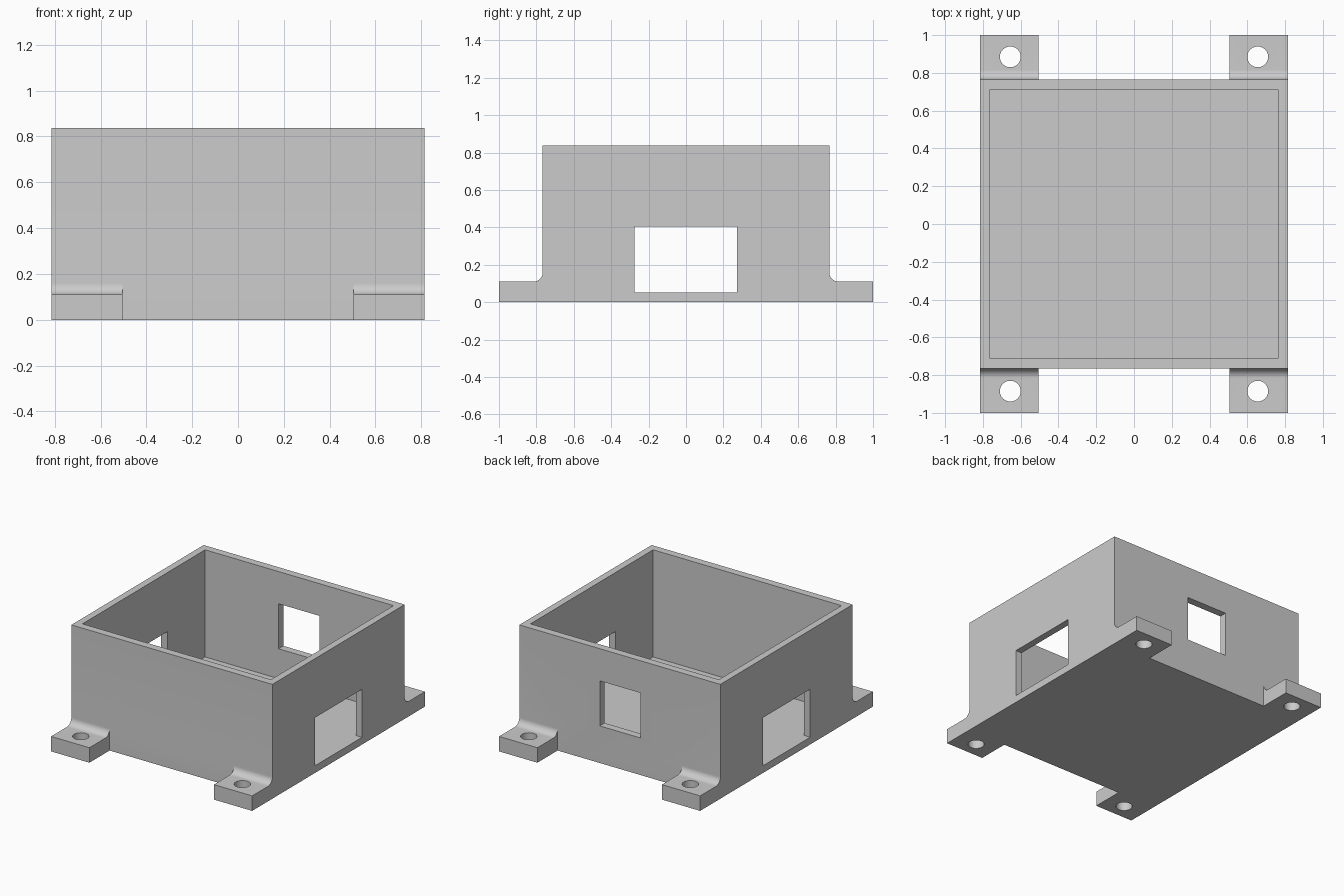
import bpy, bmesh, math

if "Cube" in bpy.data.objects:
    bpy.data.objects.remove(bpy.data.objects["Cube"], do_unlink=True)

# Overall dimensions
HALF_X, HALF_Y, HEIGHT = 0.815, 0.766, 0.838
INNER_X, INNER_Y, FLOOR = 0.764, 0.71, 0.053
TAB_X, TAB_H, FILLET = 0.505, 0.11, 0.05

grey = bpy.data.materials.new("light grey")
grey.use_nodes = True
grey.diffuse_color = (0.6, 0.6, 0.6, 1)
grey.node_tree.nodes["Principled BSDF"].inputs["Base Color"].default_value = (0.6, 0.6, 0.6, 1)


def finish(name, bm):
    bmesh.ops.recalc_face_normals(bm, faces=bm.faces)
    mesh = bpy.data.meshes.new(name)
    bm.to_mesh(mesh)
    bm.free()
    mesh.materials.append(grey)
    obj = bpy.data.objects.new(name, mesh)
    bpy.context.collection.objects.link(obj)
    return obj


def box(name, lo, hi):
    bm = bmesh.new()
    bmesh.ops.create_cube(bm, size=1)
    for v in bm.verts:
        v.co = [a + (c + 0.5) * (b - a) for a, b, c in zip(lo, hi, v.co)]
    return finish(name, bm)


def cylinder(name, x, y, radius):
    bm = bmesh.new()
    bmesh.ops.create_cone(bm, cap_ends=True, segments=40, radius1=radius, radius2=radius, depth=1)
    bmesh.ops.translate(bm, verts=bm.verts, vec=(x, y, 0))
    return finish(name, bm)


def tab(name, sx, sy):
    """Mounting tab: side profile with a concave fillet, extruded along x."""
    inside = HALF_Y - 0.03
    profile = [(inside, 0), (1, 0), (1, TAB_H)]
    for i in range(13):
        a = math.radians(90 * i / 12)
        profile.append((HALF_Y + FILLET * (1 - math.sin(a)),
                        TAB_H + FILLET * (1 - math.cos(a))))
    profile.append((inside, TAB_H + FILLET))
    bm = bmesh.new()
    face = bm.faces.new([bm.verts.new((sx * TAB_X, sy * y, z)) for y, z in profile])
    new = bmesh.ops.extrude_face_region(bm, geom=[face])["geom"]
    verts = [g for g in new if isinstance(g, bmesh.types.BMVert)]
    bmesh.ops.translate(bm, verts=verts, vec=(sx * (HALF_X - TAB_X), 0, 0))
    return finish(name, bm)


def combine(target, tool, operation):
    mod = target.modifiers.new(tool.name, "BOOLEAN")
    mod.operation, mod.solver, mod.object = operation, "EXACT", tool
    tool.hide_render = True
    bpy.context.view_layer.objects.active = target
    bpy.ops.object.modifier_apply(modifier=mod.name)
    bpy.data.objects.remove(tool, do_unlink=True)


# Box body with mounting tabs
body = box("enclosure_box", (-HALF_X, -HALF_Y, 0), (HALF_X, HALF_Y, HEIGHT))
corners = [(sx, sy) for sx in (-1, 1) for sy in (-1, 1)]
for sx, sy in corners:
    combine(body, tab("mounting_tab", sx, sy), "UNION")

# Open cavity
combine(body, box("cavity", (-INNER_X, -INNER_Y, FLOOR), (INNER_X, INNER_Y, 1.2)), "DIFFERENCE")

# Side openings through both walls, level with the floor
combine(body, box("side_openings", (-1, -0.275, FLOOR), (1, 0.273, 0.405)), "DIFFERENCE")

# Square opening in the back wall
combine(body, box("back_opening", (-0.168, 0.5, 0.272), (0.163, 0.95, 0.602)), "DIFFERENCE")

# Screw holes
for sx, sy in corners:
    combine(body, cylinder("screw_hole", sx * 0.655, sy * 0.885, 0.055), "DIFFERENCE")

# Smooth fillets and holes, crisp edges elsewhere
bpy.ops.object.select_all(action="DESELECT")
body.select_set(True)
bpy.context.view_layer.objects.active = body
bpy.ops.object.shade_smooth_by_angle(angle=math.radians(30))
